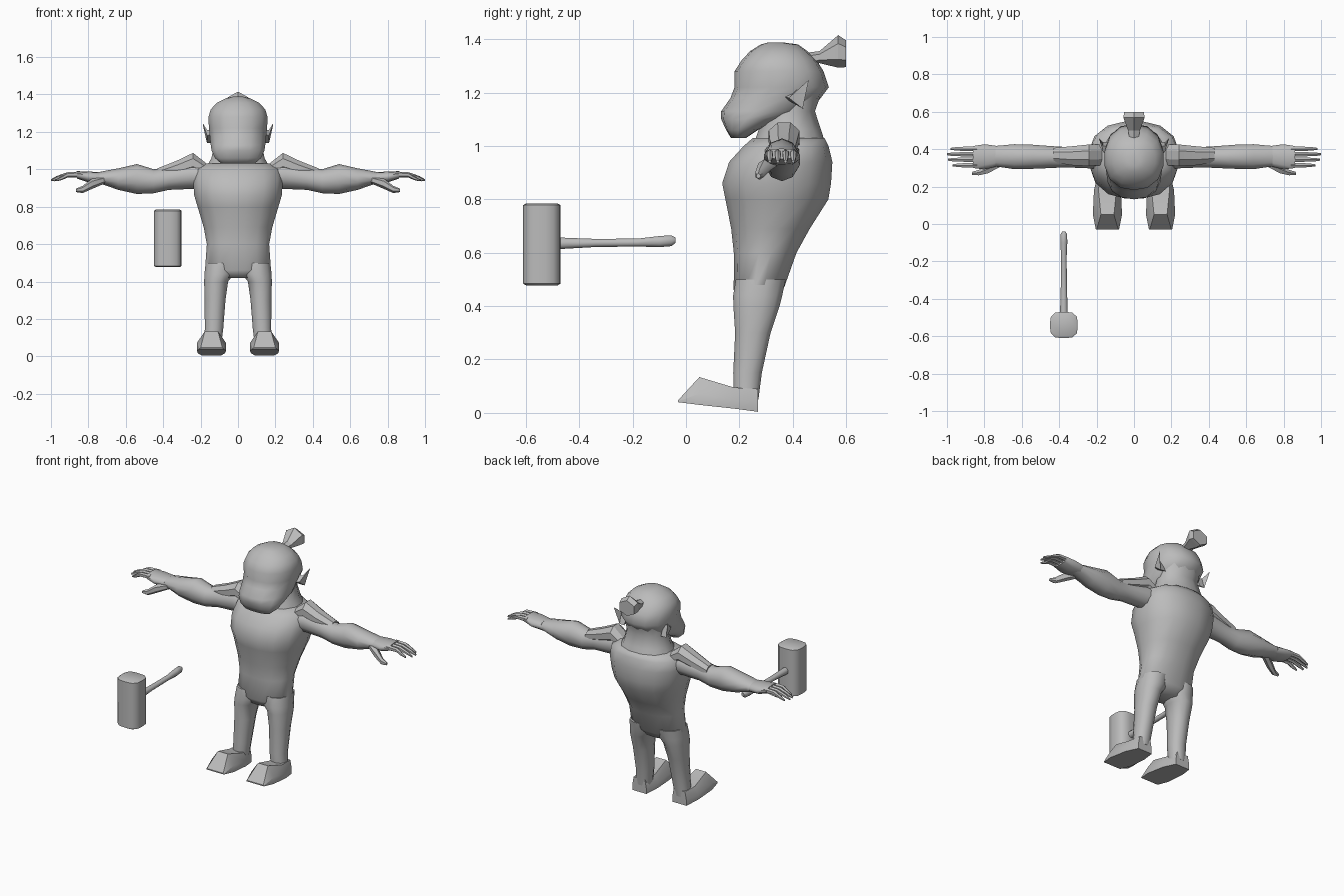
import bpy, bmesh, math

grey = bpy.data.materials.new("plain_grey")
grey.diffuse_color = (0.5, 0.5, 0.5, 1)


def skin(name, rings, mirror=False, angle=40):
    """Join rings of points into a closed, smoothly shaded tube."""
    bm = bmesh.new()
    loops = [[bm.verts.new(p) for p in ring] for ring in rings]
    n = len(loops[0])
    for a, b in zip(loops, loops[1:]):
        for i in range(n):
            j = (i + 1) % n
            bm.faces.new((a[i], a[j], b[j], b[i]))
    bm.faces.new(loops[0])
    bm.faces.new(loops[-1])
    bmesh.ops.recalc_face_normals(bm, faces=bm.faces)
    mesh = bpy.data.meshes.new(name)
    bm.to_mesh(mesh)
    bm.free()
    mesh.materials.append(grey)
    obj = bpy.data.objects.new(name, mesh)
    bpy.context.collection.objects.link(obj)
    bpy.ops.object.select_all(action='DESELECT')
    obj.select_set(True)
    bpy.context.view_layer.objects.active = obj
    bpy.ops.object.shade_smooth_by_angle(angle=math.radians(angle))
    if mirror:
        obj.modifiers.new("mirror", 'MIRROR')
    return obj


def oval(axis, t, a0, a1, b0, b1, n=12, power=2.0):
    """Rounded section across an axis, spanning a0..a1 and b0..b1."""
    pts = []
    for i in range(n):
        ang = 2 * math.pi * (i + 0.5) / n
        c, s = math.cos(ang), math.sin(ang)
        k = (abs(c) ** power + abs(s) ** power) ** (-1 / power)
        u = (a0 + a1) / 2 + (a1 - a0) / 2 * c * k
        v = (b0 + b1) / 2 + (b1 - b0) / 2 * s * k
        pts.append({'x': (t, u, v), 'y': (u, t, v), 'z': (u, v, t)}[axis])
    return pts


def loft(name, axis, sections, n=12, power=2.0, mirror=False, angle=40):
    return skin(name, [oval(axis, *s, n=n, power=power) for s in sections], mirror, angle)


def upright(name, sections, **kw):
    """Centred loft from (z, half width, front y, back y)."""
    return loft(name, 'z', [(z, -w, w, f, b) for z, w, f, b in sections], **kw)


# Torso, neck and head
upright("torso", [
    (0.42, 0.10, 0.20, 0.335), (0.46, 0.178, 0.178, 0.365), (0.60, 0.168, 0.178, 0.415),
    (0.69, 0.185, 0.168, 0.465), (0.80, 0.218, 0.146, 0.535), (0.86, 0.236, 0.134, 0.545),
    (0.94, 0.242, 0.16, 0.55), (1.00, 0.232, 0.215, 0.535), (1.03, 0.18, 0.25, 0.52)],
    n=16, power=2.4, angle=60)
upright("neck", [
    (0.98, 0.19, 0.24, 0.535), (1.06, 0.145, 0.27, 0.508), (1.13, 0.13, 0.29, 0.485),
    (1.20, 0.13, 0.30, 0.51)], power=2.3, angle=60)
upright("head", [
    (1.03, 0.09, 0.168, 0.225), (1.06, 0.125, 0.15, 0.27), (1.10, 0.143, 0.132, 0.37),
    (1.13, 0.148, 0.132, 0.465), (1.18, 0.153, 0.167, 0.505), (1.22, 0.158, 0.182, 0.535),
    (1.28, 0.16, 0.182, 0.515), (1.32, 0.148, 0.208, 0.49), (1.355, 0.115, 0.24, 0.455),
    (1.38, 0.065, 0.28, 0.42), (1.388, 0.03, 0.31, 0.36)], n=14, power=2.3, angle=60)

# Tied hair tuft flaring out behind the crown
loft("hair_tuft", 'y', [
    (0.46, -0.03, 0.03, 1.30, 1.35), (0.50, -0.038, 0.038, 1.31, 1.355),
    (0.57, -0.068, 0.068, 1.293, 1.415), (0.60, -0.062, 0.062, 1.295, 1.395)],
    n=6, power=1.8, angle=25)

# Pointed ears
skin("ear", [
    [(0.13, 0.35, 1.19), (0.13, 0.44, 1.14), (0.13, 0.41, 1.21)],
    [(0.165, 0.385, 1.18), (0.166, 0.437, 1.14), (0.165, 0.418, 1.21)],
    [(0.187, 0.455, 1.243), (0.188, 0.458, 1.238), (0.188, 0.461, 1.246)]], True, 25)

# Legs
loft("leg", 'z', [
    (0.05, 0.09, 0.185, 0.178, 0.272), (0.15, 0.078, 0.178, 0.176, 0.285),
    (0.30, 0.066, 0.18, 0.183, 0.318), (0.40, 0.052, 0.182, 0.176, 0.352),
    (0.44, 0.02, 0.181, 0.175, 0.362), (0.50, 0.02, 0.174, 0.185, 0.375)],
    power=2.4, mirror=True, angle=60)

# Shoes: sole width, top width, sole height and top height along the foot
shoe = []
for y, zb, zt, wb, wt in [(-0.03, 0.04, 0.047, 0.062, 0.058), (0.05, 0.03, 0.134, 0.078, 0.035),
                          (0.18, 0.016, 0.095, 0.072, 0.048), (0.27, 0.004, 0.09, 0.05, 0.04)]:
    zm = zb + (zt - zb) * 0.4
    shoe.append([(0.142 + dx, y, z) for dx, z in
                 [(-wb, zb), (wb, zb), (wb, zm), (wt, zt), (-wt, zt), (-wb, zm)]])
skin("shoe", shoe, True, 35)

# Arms and shoulder guards
loft("arm", 'x', [
    (0.16, 0.29, 0.43, 0.90, 1.03), (0.25, 0.295, 0.425, 0.895, 1.035),
    (0.37, 0.30, 0.415, 0.89, 1.01), (0.45, 0.296, 0.42, 0.872, 1.00),
    (0.54, 0.292, 0.427, 0.868, 1.028), (0.64, 0.29, 0.43, 0.89, 1.005),
    (0.72, 0.302, 0.422, 0.918, 0.99), (0.77, 0.308, 0.418, 0.928, 0.98)],
    n=10, mirror=True, angle=60)
loft("shoulder_guard", 'x', [
    (0.17, 0.31, 0.43, 0.96, 1.035), (0.24, 0.305, 0.43, 0.98, 1.092),
    (0.33, 0.31, 0.42, 0.96, 1.048), (0.43, 0.325, 0.41, 0.94, 1.008)],
    n=8, mirror=True, angle=25)

# Hands
loft("palm", 'x', [
    (0.74, 0.305, 0.42, 0.925, 0.985), (0.80, 0.29, 0.428, 0.93, 0.988),
    (0.86, 0.298, 0.418, 0.95, 0.99)], n=10, power=2.5, mirror=True, angle=60)
for i, (y, tip) in enumerate([(0.314, 0.97), (0.344, 0.995), (0.373, 1.0), (0.402, 0.98)]):
    loft(f"finger_{i + 1}", 'x', [
        (0.84, y - 0.014, y + 0.014, 0.955, 0.988),
        (0.91, y - 0.013, y + 0.013, 0.957, 0.985),
        (tip - 0.03, y - 0.011, y + 0.011, 0.943, 0.964),
        (tip, y - 0.006, y + 0.006, 0.936, 0.947)], n=6, mirror=True, angle=50)
loft("thumb", 'x', [
    (0.71, 0.305, 0.36, 0.925, 0.965), (0.78, 0.268, 0.32, 0.895, 0.95),
    (0.83, 0.258, 0.292, 0.873, 0.912), (0.865, 0.262, 0.28, 0.878, 0.897)],
    n=6, mirror=True, angle=50)

# Mallet: block head with chamfered corners, and a handle that swells at its end
loft("mallet_head", 'z', [
    (0.478, -0.44, -0.31, -0.60, -0.48), (0.484, -0.449, -0.301, -0.61, -0.47),
    (0.778, -0.449, -0.301, -0.61, -0.47), (0.784, -0.44, -0.31, -0.60, -0.48)],
    n=16, power=3.5, angle=40)
loft("mallet_handle", 'y', [
    (-0.50, -0.397, -0.353, 0.61, 0.66), (-0.44, -0.396, -0.354, 0.614, 0.657),
    (-0.34, -0.393, -0.357, 0.62, 0.653), (-0.18, -0.391, -0.359, 0.622, 0.654),
    (-0.10, -0.395, -0.355, 0.619, 0.664), (-0.055, -0.394, -0.356, 0.623, 0.667),
    (-0.04, -0.384, -0.366, 0.635, 0.658)], n=8, angle=50)
